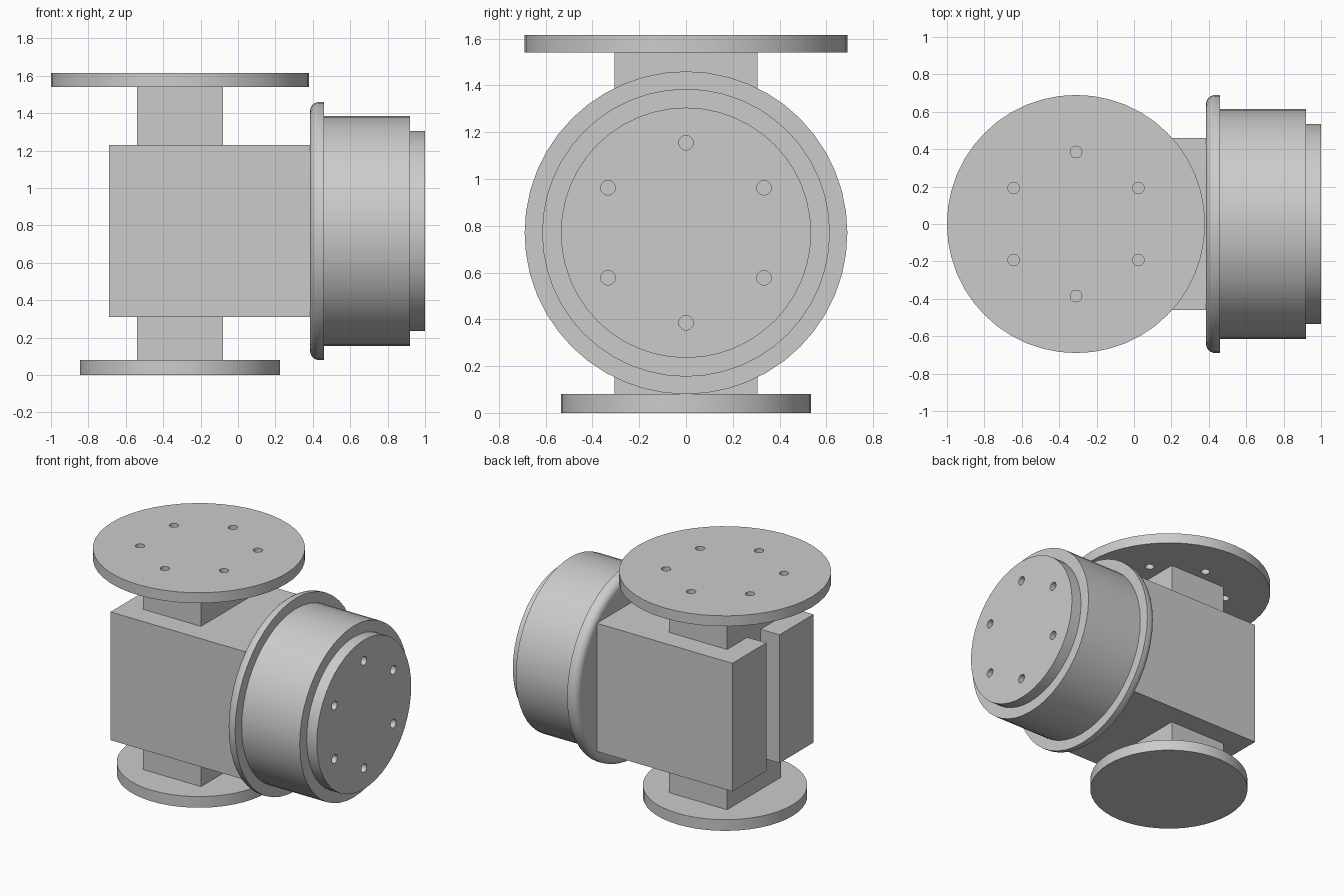
import bpy, bmesh, math
from mathutils import Matrix, Vector

if "Cube" in bpy.data.objects:
    bpy.data.objects.remove(bpy.data.objects["Cube"])

grey = bpy.data.materials.new("plain_grey")
grey.use_nodes = True
colour = (0.6, 0.6, 0.6, 1)
grey.diffuse_color = colour
grey.node_tree.nodes["Principled BSDF"].inputs["Base Color"].default_value = colour

UP = Matrix.Identity(4)
SIDE = Matrix.Rotation(math.pi / 2, 4, "Y")   # turns +z into +x
POST_X, DRUM_Z = -0.31, 0.77
SIDES = 48


def finish(name, bm):
    bmesh.ops.recalc_face_normals(bm, faces=bm.faces)
    mesh = bpy.data.meshes.new(name)
    bm.to_mesh(mesh)
    bm.free()
    mesh.materials.append(grey)
    obj = bpy.data.objects.new(name, mesh)
    bpy.context.collection.objects.link(obj)
    return obj


def smooth(obj):
    bpy.ops.object.select_all(action="DESELECT")
    obj.select_set(True)
    bpy.context.view_layer.objects.active = obj
    bpy.ops.object.shade_smooth_by_angle(angle=math.radians(30))


def lathe(name, profile, place, sides=SIDES):
    """Closed solid from (radius, height) points turned about z."""
    bm = bmesh.new()
    rings = []
    for r, h in profile:
        angles = [2 * math.pi * i / sides for i in range(sides)]
        rings.append([bm.verts.new(place @ Vector((r * math.cos(a), r * math.sin(a), h)))
                      for a in angles])
    for low, high in zip(rings, rings[1:]):
        for i in range(sides):
            j = (i + 1) % sides
            bm.faces.new((low[i], low[j], high[j], high[i]))
    bm.faces.new(rings[0])
    bm.faces.new(rings[-1])
    return finish(name, bm)


def prism(name, outline, z0, z1):
    bm = bmesh.new()
    base = bm.faces.new([bm.verts.new((x, y, z0)) for x, y in outline])
    top = bmesh.ops.extrude_face_region(bm, geom=[base])["geom"]
    verts = [v for v in top if isinstance(v, bmesh.types.BMVert)]
    bmesh.ops.translate(bm, verts=verts, vec=(0, 0, z1 - z0))
    return finish(name, bm)


def drill(obj, place, z0, z1):
    """Cut a circle of six bolt holes."""
    for k in range(6):
        a = math.pi / 2 + k * math.pi / 3
        spot = Matrix.Translation((0.385 * math.cos(a), 0.385 * math.sin(a), 0))
        cutter = lathe("hole_cutter", [(0.031, z0), (0.031, z1)], place @ spot, 20)
        cutter.hide_render = True
        mod = obj.modifiers.new("hole", "BOOLEAN")
        mod.operation, mod.solver, mod.object = "DIFFERENCE", "EXACT", cutter
        bpy.context.view_layer.objects.active = obj
        bpy.ops.object.modifier_apply(modifier=mod.name)
        bpy.data.objects.remove(cutter)


# Block body with a vertical slot in its end
back, slot_end, front, w, s = -0.69, -0.54, 0.385, 0.46, 0.075
prism("body_block", [(front, -w), (front, w), (back, w), (back, s), (slot_end, s),
                     (slot_end, -s), (back, -s), (back, -w)], 0.31, 1.23)

# Square necks above and below the body
neck = [(-0.54, -0.305), (-0.08, -0.305), (-0.08, 0.305), (-0.54, 0.305)]
prism("upper_neck", neck, 1.23, 1.54)
prism("lower_neck", neck, 0.08, 0.31)

# Round plates on the vertical axis
post = Matrix.Translation((POST_X, 0, 0)) @ UP
top_plate = lathe("top_plate", [(0.69, 1.54), (0.69, 1.615)], post)
drill(top_plate, post, 1.5, 1.65)
base_plate = lathe("base_plate", [(0.535, 0), (0.535, 0.08)], post)

# Side drum: rounded flange, barrel and drilled end cap
axis = Matrix.Translation((0, 0, DRUM_Z)) @ SIDE
bend = 0.05
arc = [(0.69 - bend + bend * math.sin(t), 0.385 + bend - bend * math.cos(t))
       for t in [i * math.pi / 12 for i in range(7)]]
flange = lathe("drum_flange", [(0.6, 0.385)] + arc + [(0.69, 0.46)], axis)
barrel = lathe("drum_barrel", [(0.615, 0.46), (0.615, 0.92)], axis)
cap = lathe("drum_end_cap", [(0.535, 0.92), (0.535, 1.0)], axis)
drill(cap, axis @ Matrix.Rotation(math.pi / 2, 4, "Z"), 0.9, 1.05)

for part in (top_plate, base_plate, flange, barrel, cap):
    smooth(part)
